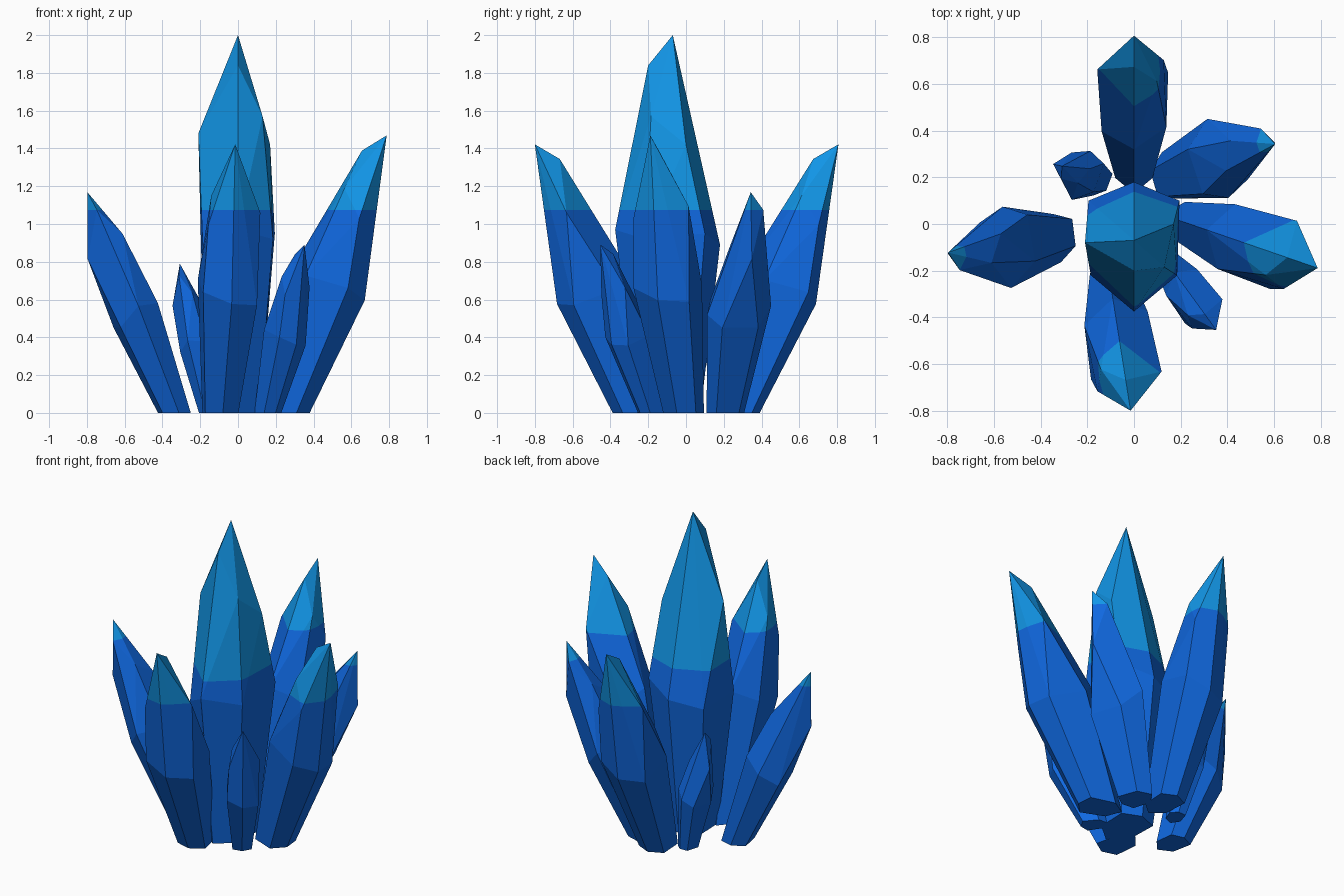
import bpy, bmesh, math
from mathutils import Matrix, Vector

if "Cube" in bpy.data.objects:
    bpy.data.objects.remove(bpy.data.objects["Cube"])

def material(name, rgb):
    m = bpy.data.materials.new(name)
    m.diffuse_color = (*rgb, 1)
    m.use_nodes = True
    m.node_tree.nodes["Principled BSDF"].inputs["Base Color"].default_value = m.diffuse_color
    return m

DEEP = material("deep_blue", (0.005, 0.138, 0.74))
LIGHT = material("light_blue_tip", (0.006, 0.305, 0.80))
TIP_HEIGHT = 1.075

# Six-sided outline of the widest section: x, y, height
WIDE = [(0, .18, .89), (.195, .10, .95), (.185, -.22, .92),
        (0, -.375, .97), (-.185, -.22, .85), (-.195, .10, .85)]
# Slanted facets and point at the top
TIP = [(-.21, -.08, 1.48), (.17, 0, 1.42), (.13, -.185, 1.57),
       (0, -.2, 1.84), (0, -.07, 2)]
AXIS_Y = -.08

def crystal(name, origin, size, tilt, axis, spin):
    """One shard: the shared shape, tilted, spun, then cut flat at the ground."""
    pts = [Vector(p) for p in WIDE + TIP]
    for z, k in ((-.25, .49), (.42, .72)):          # narrower sections below
        pts += [Vector((x * k, AXIS_Y + (y - AXIS_Y) * k, z)) for x, y, _ in WIDE]
    mat = (Matrix.Translation((*origin, 0)) @ Matrix.Rotation(math.radians(spin), 4, 'Z')
           @ Matrix.Rotation(math.radians(tilt), 4, axis) @ Matrix.Scale(size, 4))
    bm = bmesh.new()
    for p in pts:
        bm.verts.new(mat @ p)
    res = bmesh.ops.convex_hull(bm, input=bm.verts[:])
    loose = [v for v in bm.verts if not v.link_faces]
    bmesh.ops.delete(bm, geom=loose, context='VERTS')
    bmesh.ops.dissolve_limit(bm, angle_limit=math.radians(3),
                             verts=bm.verts[:], edges=bm.edges[:])
    # flat foot
    cut = bmesh.ops.bisect_plane(bm, geom=bm.verts[:] + bm.edges[:] + bm.faces[:],
                                 plane_co=(0, 0, 0), plane_no=(0, 0, 1), clear_inner=True)
    rim = [e for e in cut['geom_cut'] if isinstance(e, bmesh.types.BMEdge)]
    bmesh.ops.holes_fill(bm, edges=rim, sides=0)
    # colour change at one height
    bmesh.ops.bisect_plane(bm, geom=bm.verts[:] + bm.edges[:] + bm.faces[:],
                           plane_co=(0, 0, TIP_HEIGHT), plane_no=(0, 0, 1))
    bmesh.ops.recalc_face_normals(bm, faces=bm.faces[:])
    for f in bm.faces:
        f.material_index = int(f.calc_center_median().z > TIP_HEIGHT)
    me = bpy.data.meshes.new(name)
    bm.to_mesh(me)
    bm.free()
    me.materials.append(DEEP)
    me.materials.append(LIGHT)
    bpy.context.collection.objects.link(bpy.data.objects.new(name, me))

crystal("centre_crystal", (0, 0), 1, 0, 'X', 0)
# Large shards leaning with the ridge on the inner side
crystal("back_crystal", (0, .326), .75, -20.7, 'X', 0)
crystal("front_crystal", (-.09, -.325), .75, -20.7, 'X', 189)
crystal("right_crystal", (.317, -.027), .775, -20.7, 'X', -109)
crystal("small_front_right_crystal", (.175, -.21), .47, -20.7, 'X', -144)
# Shards leaning sideways
crystal("left_crystal", (-.338, -.005), .63, -22, 'Y', 9)
crystal("back_right_crystal", (.17, .155), .63, -22, 'Y', 198)
crystal("small_back_left_crystal", (-.14, .22), .404, -12, 'Y', -19)
